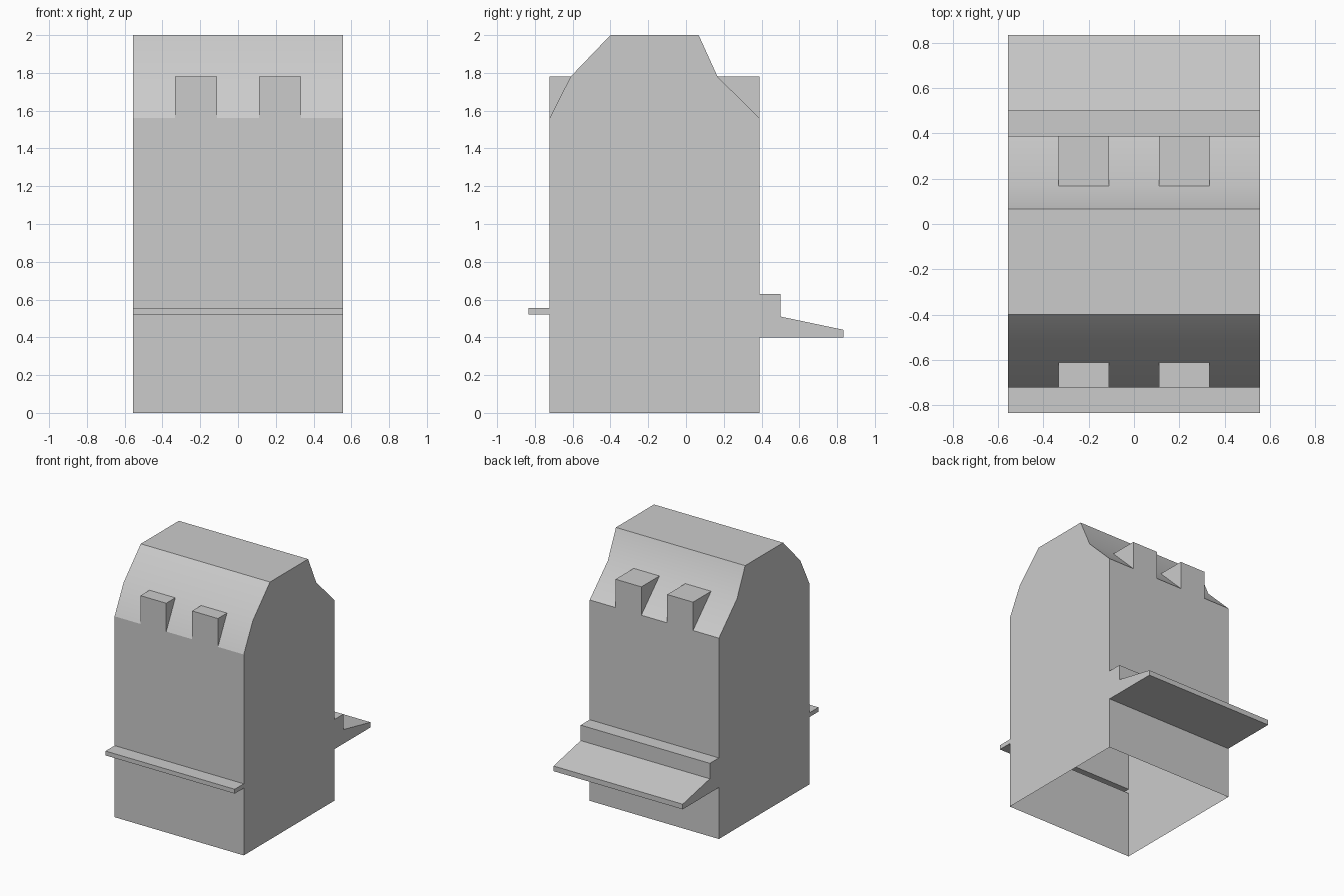
import bpy, bmesh, math

if "Cube" in bpy.data.objects:
    bpy.data.objects.remove(bpy.data.objects["Cube"])

HALF = 0.555


def prism(name, profile, x0, x1, skip=()):
    """Extrude a (y, z) profile along x; skip lists profile edges left open."""
    bm = bmesh.new()
    a = [bm.verts.new((x0, y, z)) for y, z in profile]
    b = [bm.verts.new((x1, y, z)) for y, z in profile]
    n = len(profile)
    bm.faces.new(a)
    bm.faces.new(b[::-1])
    for i in range(n):
        if i not in skip:
            j = (i + 1) % n
            bm.faces.new((a[i], b[i], b[j], a[j]))
    # profile runs clockwise seen from +x, so flip if the end caps face inwards
    bm.normal_update()
    bm.faces.ensure_lookup_table()
    if bm.faces[0].normal.x > 0:
        bmesh.ops.reverse_faces(bm, faces=bm.faces[:])
    mesh = bpy.data.meshes.new(name)
    bm.to_mesh(mesh)
    bm.free()
    obj = bpy.data.objects.new(name, mesh)
    bpy.context.collection.objects.link(obj)
    return obj


# Hollow body with chamfered top, front ledge and rear step, open underneath
body = prism("body", [
    (-0.722, 0), (-0.722, 0.522), (-0.833, 0.522), (-0.833, 0.556), (-0.722, 0.556),
    (-0.722, 1.56), (-0.611, 1.78), (-0.40, 2.0),
    (0.067, 2.0), (0.167, 1.78), (0.389, 1.56),
    (0.389, 0.63), (0.50, 0.63), (0.50, 0.51), (0.833, 0.44), (0.833, 0.40),
    (0.389, 0.40), (0.389, 0),
], -HALF, HALF, skip=(17,))

# Only the two-part slopes blend smoothly
bpy.context.view_layer.objects.active = body
body.select_set(True)
bpy.ops.object.shade_smooth_by_angle(angle=math.radians(23))

# Two square blocks on each slope, flush with the walls (slope side left open)
front = [(-0.722, 1.56), (-0.722, 1.78), (-0.611, 1.78)]
back = [(0.167, 1.78), (0.389, 1.78), (0.389, 1.56)]
for side, x0 in (("left", -0.333), ("right", 0.111)):
    prism("front_block_" + side, front, x0, x0 + 0.222, skip=(2,))
    prism("back_block_" + side, back, x0, x0 + 0.222, skip=(2,))
